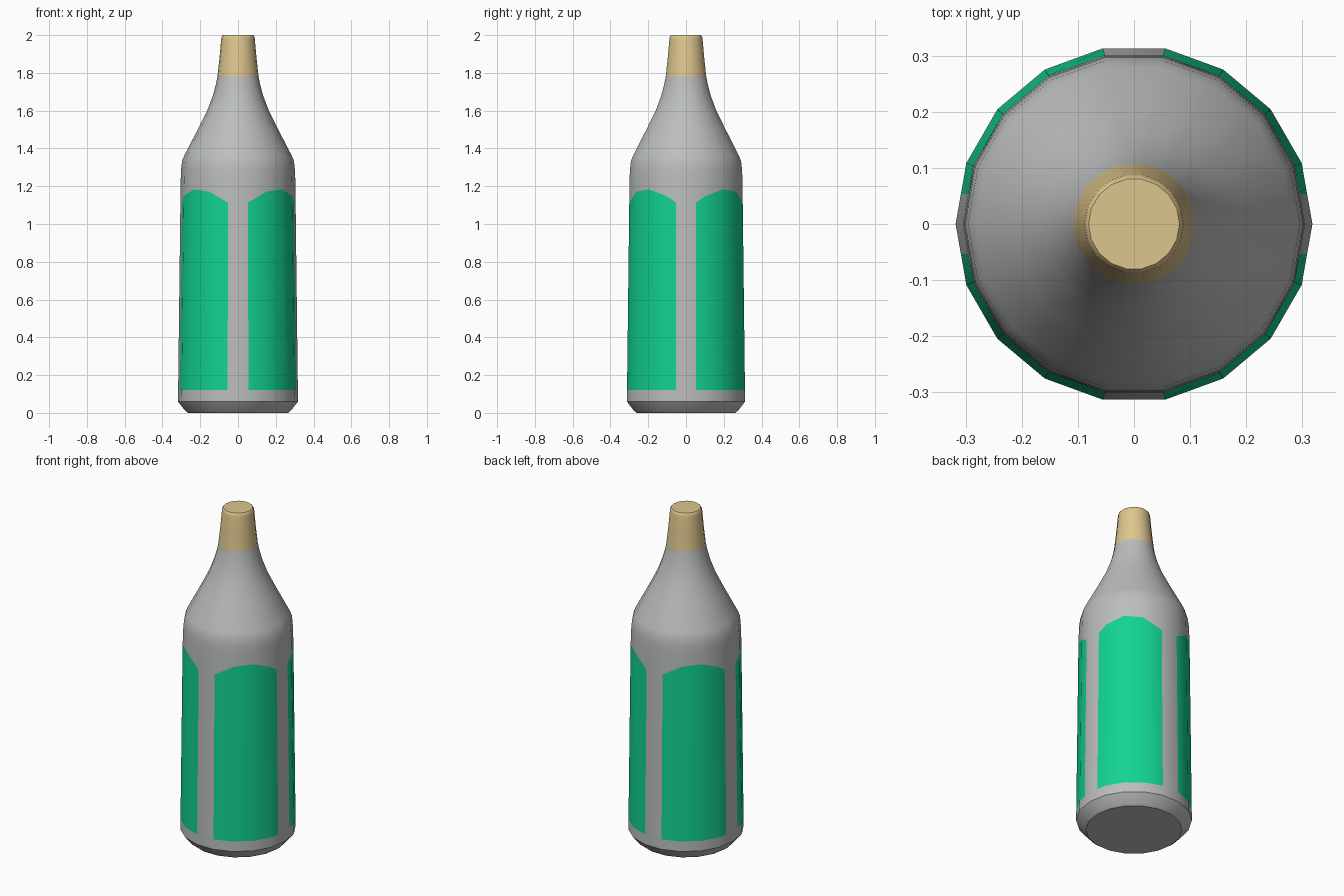
import bpy, bmesh, math

if "Cube" in bpy.data.objects:
    bpy.data.objects.remove(bpy.data.objects["Cube"])


def material(name, rgb):
    m = bpy.data.materials.new(name)
    m.diffuse_color = (*rgb, 1)
    m.use_nodes = True
    m.node_tree.nodes["Principled BSDF"].inputs["Base Color"].default_value = m.diffuse_color
    return m


GREY = material("grey body", (0.50, 0.51, 0.515))
GREEN = material("green label", (0.006, 0.65, 0.28))
TAN = material("tan cap", (0.73, 0.565, 0.27))

# 18 sides, plus a split in the middle of the facets where side labels end
ANGLES = sorted(list(range(0, 360, 20)) + [10, 170, 190, 350])


def facet_radius(r, a):
    """Radius at angle a on an 18-sided polygon with corner radius r."""
    return r * math.cos(math.radians(10)) / math.cos(math.radians(a % 20 - 10))


def label_top(a):
    """Arched upper edge, highest in the middle of each quarter."""
    t = min(1, abs(a % 90 - 45) / 35)
    return 1.185 - 0.072 * t * t


def lathe(name, profile, mats, pick, close_bottom, close_top):
    """Profile of (radius, z); z may be a function of the angle."""
    bm = bmesh.new()
    rings = []
    for r, z in profile:
        ring = []
        for a in ANGLES:
            q, t = facet_radius(r, a), math.radians(a)
            ring.append(bm.verts.new((q * math.cos(t), q * math.sin(t),
                                      z(a) if callable(z) else z)))
        rings.append(ring)
    n = len(ANGLES)
    for i in range(len(rings) - 1):
        for j in range(n):
            k = (j + 1) % n
            f = bm.faces.new((rings[i][j], rings[i][k],
                              rings[i + 1][k], rings[i + 1][j]))
            mid = (ANGLES[j] + (ANGLES[k] or 360)) / 2
            f.material_index = pick(i, mid)
    if close_bottom:
        bm.faces.new(rings[0][::-1])
    if close_top:
        bm.faces.new(rings[-1])
    me = bpy.data.meshes.new(name)
    bm.to_mesh(me)
    bm.free()
    for m in mats:
        me.materials.append(m)
    ob = bpy.data.objects.new(name, me)
    bpy.context.collection.objects.link(ob)
    bpy.ops.object.select_all(action='DESELECT')
    ob.select_set(True)
    bpy.context.view_layer.objects.active = ob
    bpy.ops.object.shade_smooth_by_angle(angle=math.radians(35))
    return ob


# Bottle body: chamfered base, tapered wall, shoulder and neck
body = [(0.265, 0.0), (0.28, 0.012), (0.318, 0.06), (0.317, 0.12),
        (0.305, label_top), (0.303, 1.25), (0.301, 1.29), (0.296, 1.335),
        (0.283, 1.365), (0.213, 1.5), (0.163, 1.6), (0.133, 1.68),
        (0.117, 1.74), (0.109, 1.78)]
# Labels fill the wall band (ring 3) between 10 and 80 degrees of each quarter
lathe("bottle_body", body, [GREY, GREEN],
      lambda i, a: int(i == 3 and 10 < a % 90 < 80), True, False)

# Tan cap on the neck
cap = [(0.109, 1.78), (0.098, 1.88), (0.089, 1.98), (0.087, 1.992), (0.081, 2.0)]
lathe("cap", cap, [TAN], lambda i, a: 0, False, True)
